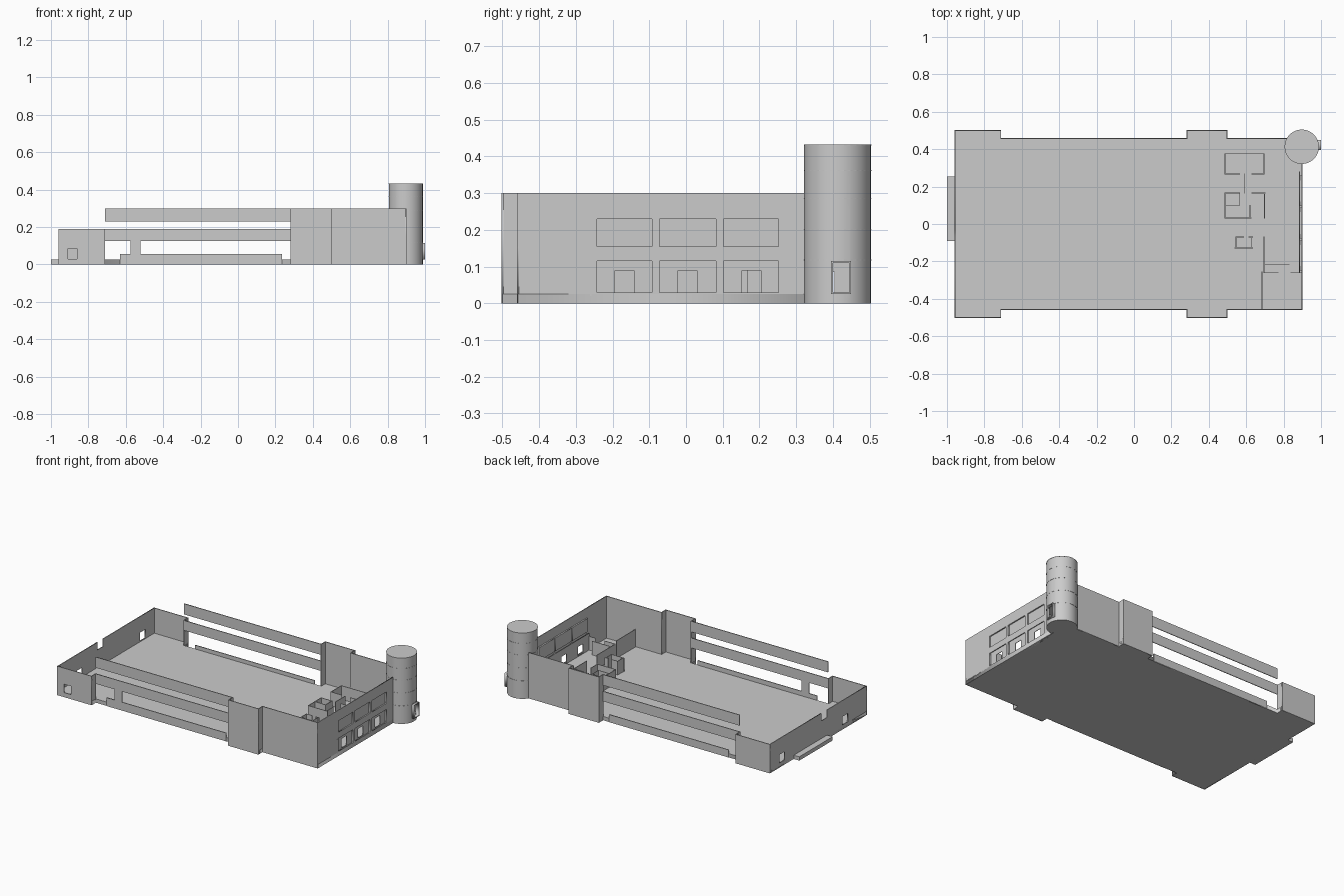
import bpy, bmesh, math
from mathutils import Matrix

if "Cube" in bpy.data.objects:
    bpy.data.objects.remove(bpy.data.objects["Cube"])

T = 0.005  # wall thickness


def box(name, x0, x1, y0, y1, z0, z1):
    bm = bmesh.new()
    bmesh.ops.create_cube(bm, size=1)
    for v in bm.verts:
        v.co.x = (x0 + x1) / 2 + v.co.x * (x1 - x0)
        v.co.y = (y0 + y1) / 2 + v.co.y * (y1 - y0)
        v.co.z = (z0 + z1) / 2 + v.co.z * (z1 - z0)
    me = bpy.data.meshes.new(name)
    bm.to_mesh(me)
    bm.free()
    ob = bpy.data.objects.new(name, me)
    bpy.context.collection.objects.link(ob)
    return ob


def rect(a0, a1, b0, b1):
    return [(a0, b0), (a1, b0), (a1, b1), (a0, b1)]


def panel(name, loops, thick, matrix):
    """Filled 2D outline, later loops are holes, extruded and turned to mesh."""
    cu = bpy.data.curves.new(name, 'CURVE')
    cu.dimensions = '2D'
    cu.fill_mode = 'BOTH'
    cu.extrude = thick / 2
    for loop in loops:
        sp = cu.splines.new('POLY')
        sp.points.add(len(loop) - 1)
        for p, (a, b) in zip(sp.points, loop):
            p.co = (a, b, 0, 1)
        sp.use_cyclic_u = True
    ob = bpy.data.objects.new(name, cu)
    bpy.context.collection.objects.link(ob)
    ob.matrix_world = matrix
    bpy.ops.object.select_all(action='DESELECT')
    ob.select_set(True)
    bpy.context.view_layer.objects.active = ob
    bpy.ops.object.convert(target='MESH')
    return ob


def facing_x(x):  # profile given as (y, z)
    return Matrix(((0, 0, 1, x), (1, 0, 0, 0), (0, 1, 0, 0), (0, 0, 0, 1)))


def facing_y(y):  # profile given as (x, z)
    return Matrix(((1, 0, 0, 0), (0, 0, -1, y), (0, 1, 0, 0), (0, 0, 0, 1)))


# floor slab with four shallow bays
XS = [(-0.96, -0.71, 0.5), (-0.71, 0.28, 0.458), (0.28, 0.5, 0.5), (0.5, 0.9, 0.458)]
half = [(x, y) for a, b, y in XS for x in (a, b)]
outline = [(x, -y) for x, y in half] + half[::-1]
panel("floor_slab", [outline], 0.025, Matrix.Translation((0, 0, 0.0125)))
box("entrance_step", -1.0, -0.96, -0.09, 0.255, 0, 0.025)

# long side walls
for side, s in (("front", -1), ("back", 1)):
    yo, yi = s * (0.5025 - T / 2), s * (0.46 - T / 2)
    holes = [rect(-0.91, -0.86, 0.03, 0.085)] if s < 0 else []
    panel(side + "_end_wall", [rect(-0.96, -0.71, 0, 0.19)] + holes, T, facing_y(yo))
    panel(side + "_bay_wall", [rect(0.28, 0.5, 0, 0.3)], T, facing_y(yo))
    end = 0.9 if s < 0 else 0.82
    panel(side + "_office_wall", [rect(0.5 - T, end, 0, 0.3)], T, facing_y(yi))
    low = 0.055 if s < 0 else 0.05
    panel(side + "_sill_wall", [rect(-0.63, 0.235, 0, low)], T, facing_y(yi))
    panel(side + "_middle_band", [rect(-0.71, 0.28, 0.125, 0.19)], T, facing_y(yi))
    panel(side + "_upper_band", [rect(-0.71, 0.28, 0.23, 0.3)], T, facing_y(yi))
    y0, y1 = sorted((s * 0.455, s * 0.5025))
    for x, h in ((-0.71 - T, 0.19), (0.28, 0.3), (0.5 - T, 0.3)):
        box(side + "_bay_return", x, x + T, y0, y1, 0, h)
box("front_pillar", -0.575, -0.52, -0.46, -0.455, 0.025, 0.13)

# low end wall with a notch in its top and two windows
end_outline = [(-0.5, 0), (0.5, 0), (0.5, 0.19), (-0.03, 0.19), (-0.03, 0.14),
               (-0.09, 0.14), (-0.09, 0.19), (-0.5, 0.19)]
panel("low_end_wall", [end_outline, rect(0.35, 0.405, 0.03, 0.085),
                       rect(-0.305, -0.25, 0.03, 0.085)], T, facing_x(-0.96 + T / 2))

# tall end wall: two rows of three openings
bays = [(-0.242, -0.093), (-0.072, 0.082), (0.102, 0.252)]
openings = [rect(a, b, z0, z1) for a, b in bays for z0, z1 in ((0.03, 0.115), (0.155, 0.23))]
panel("tall_end_wall", [rect(-0.46, 0.34, 0, 0.3)] + openings, T, facing_x(0.9 - T / 2))

# recessed panels behind the openings, doors below
doors = [rect(c - 0.026, c + 0.026, 0.03, 0.09) for c in (-0.168, 0.004, 0.178)]
panel("recessed_door_wall", [rect(-0.26, 0.28, 0.0, 0.135)] + doors, 0.003, facing_x(0.885))
for a, b in bays:
    panel("recessed_window", [rect(a - 0.006, b + 0.006, 0.149, 0.236)], 0.003, facing_x(0.887))
    for z in (0.149, 0.233):
        box("window_ledge", 0.887, 0.897, a - 0.006, b + 0.006, z, z + 0.003)
    for y in (a - 0.006, b + 0.003):
        box("window_jamb", 0.887, 0.897, y, y + 0.003, 0.149, 0.236)
        box("door_bay_jamb", 0.885, 0.897, y, y + 0.003, 0.025, 0.135)

# interior partitions: x0, y0, x1, y1
partitions = [
    (.487, .375, .695, .375), (.487, .267, .487, .375), (.695, .267, .695, .375),
    (.487, .267, .565, .267), (.63, .267, .695, .267), (.59, .166, .59, .267),
    (.487, .166, .565, .166), (.63, .166, .70, .166), (.487, .1, .487, .166),
    (.487, .1, .565, .1), (.565, .1, .565, .166), (.487, .032, .487, .1),
    (.487, .032, .625, .032), (.62, .032, .62, .1), (.698, .032, .698, .166),
    (.545, -.07, .545, -.128), (.54, -.128, .635, -.128), (.63, -.07, .63, -.128),
    (.545, -.07, .585, -.07), (.615, -.07, .635, -.07), (.695, -.07, .695, -.26),
    (.695, -.215, .83, -.215), (.695, -.26, .77, -.26), (.84, -.26, .9, -.26)]
R = 0.002
for x0, y0, x1, y1 in partitions:
    box("partition", min(x0, x1) - R, max(x0, x1) - R + 2 * R,
        min(y0, y1) - R, max(y0, y1) + R, 0.02, 0.115)
box("tall_partition", .685 - R, .685 + R, -.457, -.255, 0.02, 0.14)


# round stair tower: hollow, with a door on each side
CX, CY, RAD = 0.897, 0.413, 0.091


def cylinder(name, r, z0, z1):
    bpy.ops.mesh.primitive_cylinder_add(vertices=32, radius=r, depth=z1 - z0,
                                        location=(CX, CY, (z0 + z1) / 2))
    ob = bpy.context.object
    ob.name = name
    return ob


tower = cylinder("stair_tower", RAD, 0, 0.432)
cutters = [cylinder("tower_void", RAD - 0.005, 0.025, 0.427),
           box("tower_door_void", 0.75, 1.05, 0.40, 0.445, 0.03, 0.11)]
for c in cutters:
    m = tower.modifiers.new(c.name, 'BOOLEAN')
    m.operation = 'DIFFERENCE'
    m.solver = 'EXACT'
    m.object = c
bpy.ops.object.select_all(action='DESELECT')
tower.select_set(True)
bpy.context.view_layer.objects.active = tower
for m in list(tower.modifiers):
    bpy.ops.object.modifier_apply(modifier=m.name)
for c in cutters:
    bpy.data.objects.remove(c)
bpy.ops.object.shade_smooth_by_angle(angle=math.radians(30))

# thin rings around the tower and the door frame
for z in (0.118, 0.202, 0.286, 0.362, 0.431):
    cylinder("tower_ring", RAD + 0.001, z - 0.001, z + 0.001)
panel("tower_door_frame", [rect(0.395, 0.45, 0.025, 0.115), rect(0.40, 0.445, 0.03, 0.11)],
      0.02, facing_x(0.99))
